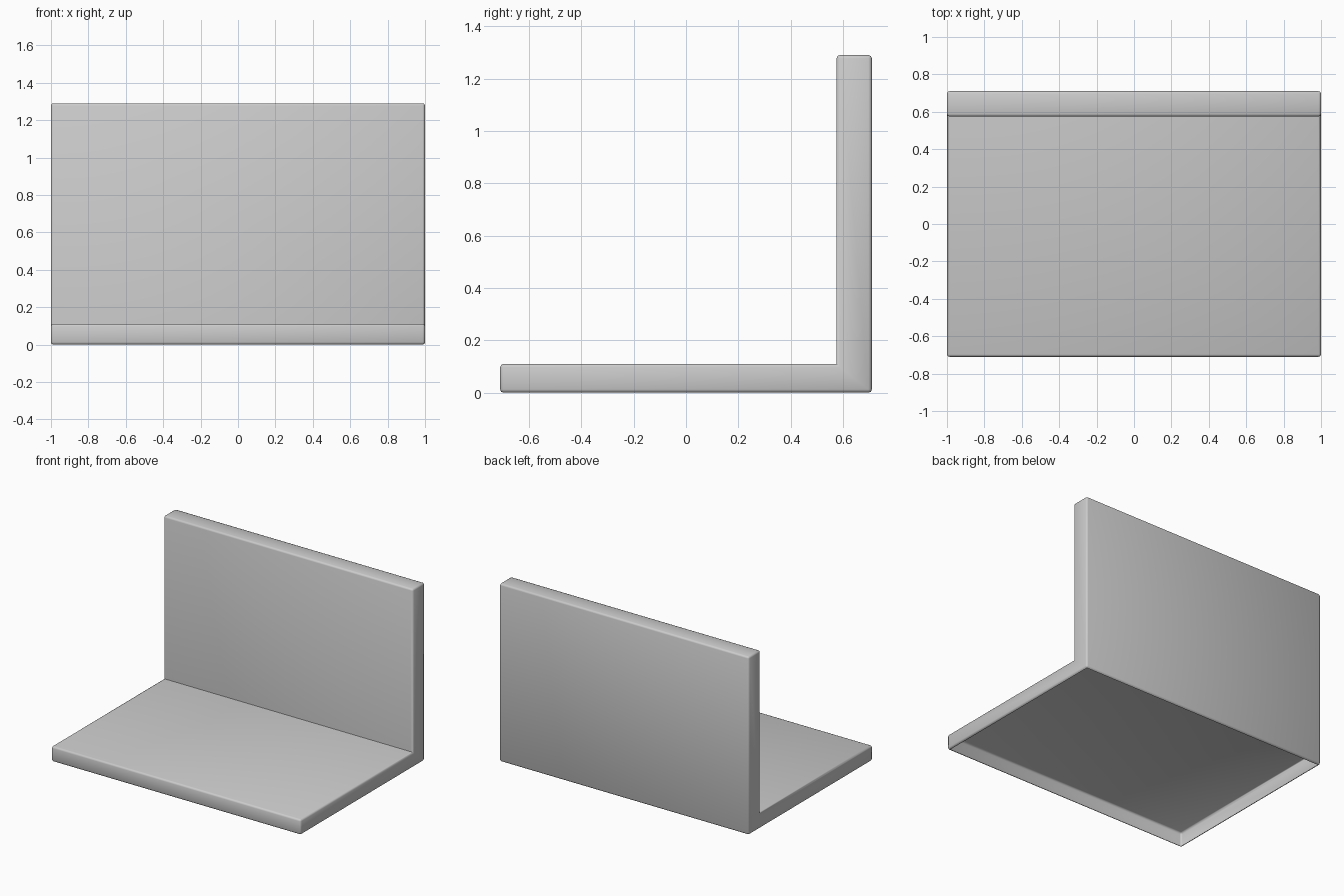
import bpy, bmesh
from math import radians

if "Cube" in bpy.data.objects:
    bpy.data.objects.remove(bpy.data.objects["Cube"])

# L-shaped side profile (y, z): base slab and upright back wall
PROFILE = [(-0.71, 0), (0.71, 0), (0.71, 1.29), (0.575, 1.29), (0.575, 0.11), (-0.71, 0.11)]
HALF_WIDTH = 1.0
BEVEL = 0.013

bm = bmesh.new()
face = bm.faces.new([bm.verts.new((-HALF_WIDTH, y, z)) for y, z in PROFILE])
ext = bmesh.ops.extrude_face_region(bm, geom=[face])
bmesh.ops.translate(bm, vec=(2 * HALF_WIDTH, 0, 0),
                    verts=[v for v in ext["geom"] if isinstance(v, bmesh.types.BMVert)])
# extrusion may drop the starting cap: make sure both ends are closed
bmesh.ops.holes_fill(bm, edges=[e for e in bm.edges if e.is_boundary], sides=0)
bmesh.ops.recalc_face_normals(bm, faces=bm.faces)

# round every outer edge, keep the inside corner crisp
outer = [e for e in bm.edges if e.calc_face_angle_signed() > 0]
bmesh.ops.bevel(bm, geom=outer, offset=BEVEL, segments=2, profile=0.5, affect='EDGES')

# hollow shell: open underside with only the rounded lip left
bm.normal_update()
bottom = [f for f in bm.faces if f.normal.z < -0.99 and f.calc_area() > 0.5]
bmesh.ops.delete(bm, geom=bottom, context='FACES_ONLY')

mesh = bpy.data.meshes.new("angle_bracket")
bm.to_mesh(mesh)
bm.free()
bracket = bpy.data.objects.new("angle_bracket", mesh)
bpy.context.collection.objects.link(bracket)
bpy.context.view_layer.objects.active = bracket
bracket.select_set(True)
bpy.ops.object.shade_smooth_by_angle(angle=radians(50))
